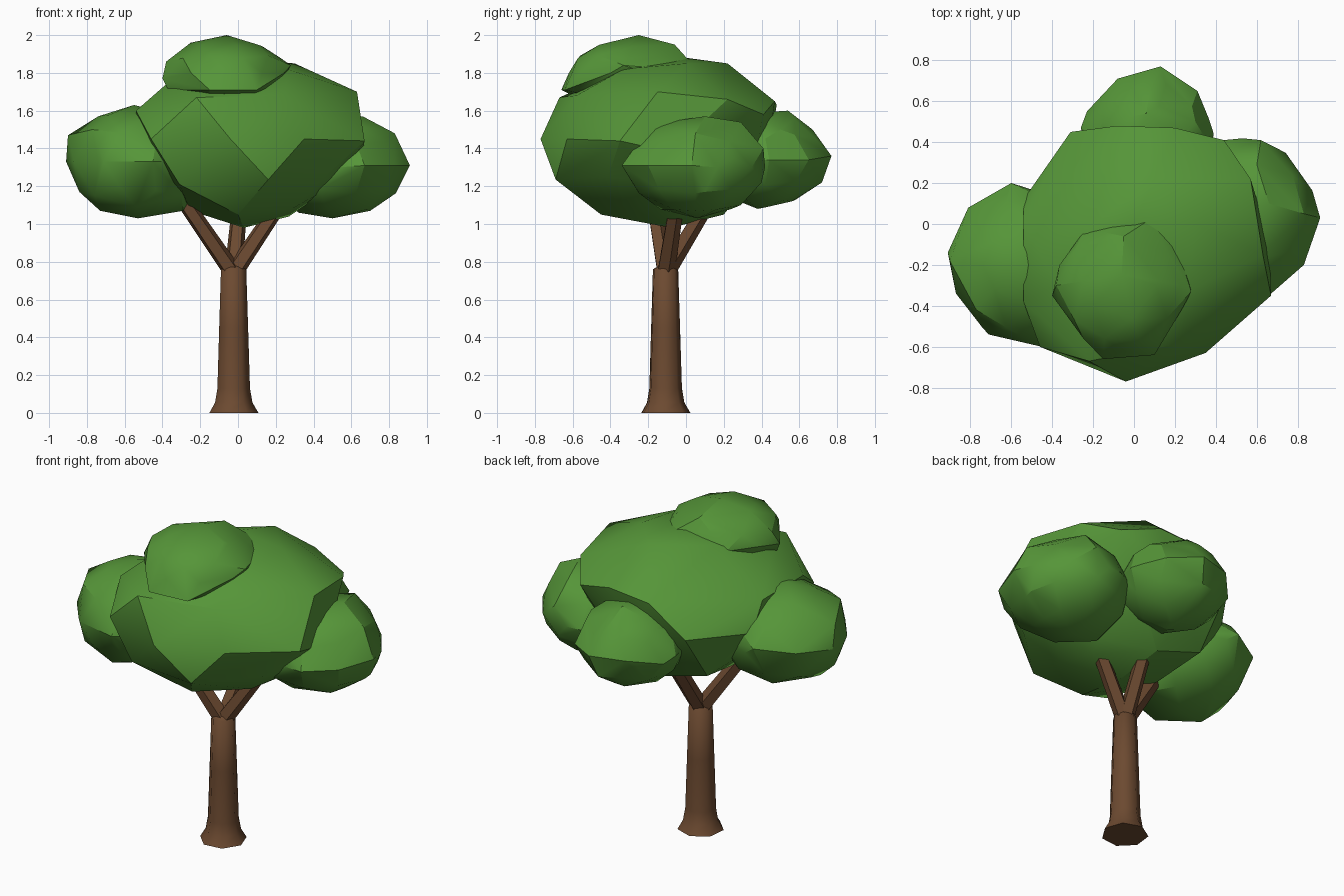
import bpy, bmesh, math
from mathutils import Vector


def material(name, rgb):
    m = bpy.data.materials.new(name)
    m.diffuse_color = (*rgb, 1)
    return m


LEAF = material("leaf green", (0.092, 0.302, 0.04))
BARK = material("bark brown", (0.15, 0.068, 0.03))


def finish(name, bm, mat, angle):
    bmesh.ops.recalc_face_normals(bm, faces=bm.faces)
    me = bpy.data.meshes.new(name)
    bm.to_mesh(me)
    bm.free()
    me.materials.append(mat)
    ob = bpy.data.objects.new(name, me)
    bpy.context.collection.objects.link(ob)
    bpy.ops.object.select_all(action='DESELECT')
    ob.select_set(True)
    bpy.context.view_layer.objects.active = ob
    bpy.ops.object.shade_smooth_by_angle(angle=math.radians(angle))
    return ob


def foliage(name, center, radii, corners, fill=0.97):
    """Rounded core wrapped together with a few protruding corners."""
    core = bmesh.new()
    bmesh.ops.create_icosphere(core, subdivisions=2, radius=fill)
    pts = [[c + r * k for c, r, k in zip(center, radii, v.co)] for v in core.verts]
    core.free()
    bm = bmesh.new()
    for p in pts + list(corners):
        bm.verts.new(p)
    bmesh.ops.convex_hull(bm, input=bm.verts[:])
    bmesh.ops.delete(bm, geom=[v for v in bm.verts if not v.link_faces], context='VERTS')
    return finish(name, bm, LEAF, 26)


def tube(name, rings, sides, turn=0.0, tip=None, angle=35):
    """Loft of polygon rings (centre, radius), standing across the path."""
    bm = bmesh.new()
    axis = (Vector(rings[-1][0]) - Vector(rings[0][0])).normalized()
    q = Vector((0, 0, 1)).rotation_difference(axis)
    loops = []
    for c, r in rings:
        ang = [turn + math.tau * i / sides for i in range(sides)]
        loops.append([bm.verts.new(Vector(c) + q @ Vector((r * math.cos(a), r * math.sin(a), 0)))
                      for a in ang])
    for a, b in zip(loops, loops[1:]):
        for i in range(sides):
            j = (i + 1) % sides
            bm.faces.new((a[i], a[j], b[j], b[i]))
    bm.faces.new(loops[0][::-1])
    if tip:
        t = bm.verts.new(tip)
        for i in range(sides):
            bm.faces.new((loops[-1][i], loops[-1][(i + 1) % sides], t))
    else:
        bm.faces.new(loops[-1])
    return finish(name, bm, BARK, angle)


# Trunk with flared foot
TX, TY = -0.025, -0.11
profile = [(0, 0.134), (0.055, 0.102), (0.13, 0.089), (0.45, 0.079), (0.76, 0.069)]
tube("trunk", [((TX, TY, z), r) for z, r in profile], 7, math.radians(45), (TX, TY, 0.80), 56)

# Three branches fanning into the foliage
fork = Vector((TX, TY, 0.74))
for name, end in (("left_branch", (-0.32, -0.18, 1.17)),
                  ("right_branch", (0.23, -0.05, 1.12)),
                  ("back_branch", (0.01, 0.12, 1.12))):
    tube(name, [(fork, 0.05), (end, 0.042)], 5, 0.3)

# Large central crown
foliage("main_crown", (0.06, -0.12, 1.43), (0.61, 0.62, 0.45), [
    (-0.46, -0.60, 1.45), (-0.04, -0.77, 1.45), (0.35, -0.63, 1.45), (0.67, -0.35, 1.44),
    (0.16, -0.69, 1.235), (-0.31, -0.60, 1.21), (0.03, -0.08, 0.98), (0.66, -0.08, 1.38),
    (0.63, -0.15, 1.70), (0.30, 0.0, 1.85), (0.0, 0.0, 1.88), (-0.22, -0.67, 1.67),
    (0.25, -0.58, 1.68), (-0.54, -0.38, 1.60), (-0.54, 0.02, 1.60), (-0.54, 0.12, 1.43),
    (-0.31, 0.45, 1.45), (-0.08, 0.48, 1.63), (0.20, 0.47, 1.65), (0.44, 0.41, 1.58),
    (0.57, 0.22, 1.66), (0.1, 0.22, 1.85), (0.26, -0.33, 1.82), (-0.38, -0.30, 1.74),
    (-0.2, 0.0, 1.84), (-0.30, 0.22, 1.14), (0.0, -0.45, 1.05), (0.27, -0.05, 1.04),
    (-0.25, -0.1, 1.07), (0.0, 0.2, 1.05)], 0.9)

# Left clump
foliage("left_clump", (-0.53, -0.20, 1.33), (0.37, 0.39, 0.3), [
    (-0.91, -0.14, 1.33), (-0.90, -0.18, 1.47), (-0.87, -0.34, 1.33), (-0.71, -0.54, 1.33),
    (-0.45, -0.60, 1.33), (-0.77, -0.42, 1.50), (-0.55, -0.2, 1.63), (-0.60, 0.20, 1.38),
    (-0.81, 0.08, 1.36), (-0.53, -0.22, 1.03), (-0.84, -0.26, 1.17), (-0.73, -0.28, 1.07),
    (-0.29, -0.2, 1.07), (-0.54, -0.46, 1.09), (-0.74, -0.2, 1.57), (-0.76, -0.42, 1.15),
    (-0.3, -0.42, 1.15)])

# Right clump
foliage("right_clump", (0.53, 0.05, 1.30), (0.37, 0.38, 0.27), [
    (0.91, 0.03, 1.31), (0.83, -0.20, 1.31), (0.67, -0.34, 1.31), (0.80, 0.25, 1.35),
    (0.62, 0.41, 1.40), (0.44, 0.41, 1.30), (0.83, 0.05, 1.48), (0.66, 0.1, 1.57),
    (0.60, -0.17, 1.53), (0.50, 0.06, 1.03), (0.60, 0.40, 1.22), (0.70, 0.05, 1.07),
    (0.32, 0.05, 1.06), (0.55, -0.25, 1.17), (0.55, 0.29, 1.10), (0.6, 0.29, 1.54),
    (0.84, 0.10, 1.17)])

# Back clump
foliage("back_clump", (0.07, 0.42, 1.34), (0.32, 0.32, 0.26), [
    (0.13, 0.77, 1.36), (-0.08, 0.71, 1.36), (-0.23, 0.55, 1.32), (-0.26, 0.47, 1.35),
    (0.31, 0.65, 1.34), (0.39, 0.44, 1.34), (0.08, 0.67, 1.50), (0.06, 0.54, 1.60),
    (0.1, 0.72, 1.22), (0.07, 0.38, 1.08), (0.1, 0.56, 1.12), (-0.15, 0.5, 1.5),
    (0.3, 0.5, 1.5)])

# Small top clump
foliage("top_clump", (-0.06, -0.30, 1.80), (0.33, 0.33, 0.18), [
    (-0.06, -0.25, 2.0), (-0.40, -0.35, 1.77), (-0.38, -0.30, 1.86), (0.28, -0.33, 1.84),
    (0.09, 0.03, 1.85), (0.20, -0.08, 1.82), (-0.15, -0.66, 1.71), (0.10, -0.64, 1.71),
    (-0.15, -0.60, 1.68), (-0.25, -0.05, 1.80), (-0.25, -0.28, 1.96), (0.13, -0.28, 1.94),
    (-0.06, -0.46, 1.94), (-0.06, -0.60, 1.82), (-0.05, -0.06, 1.95), (-0.37, -0.36, 1.71),
    (0.18, -0.40, 1.73), (-0.30, -0.15, 1.72)])
